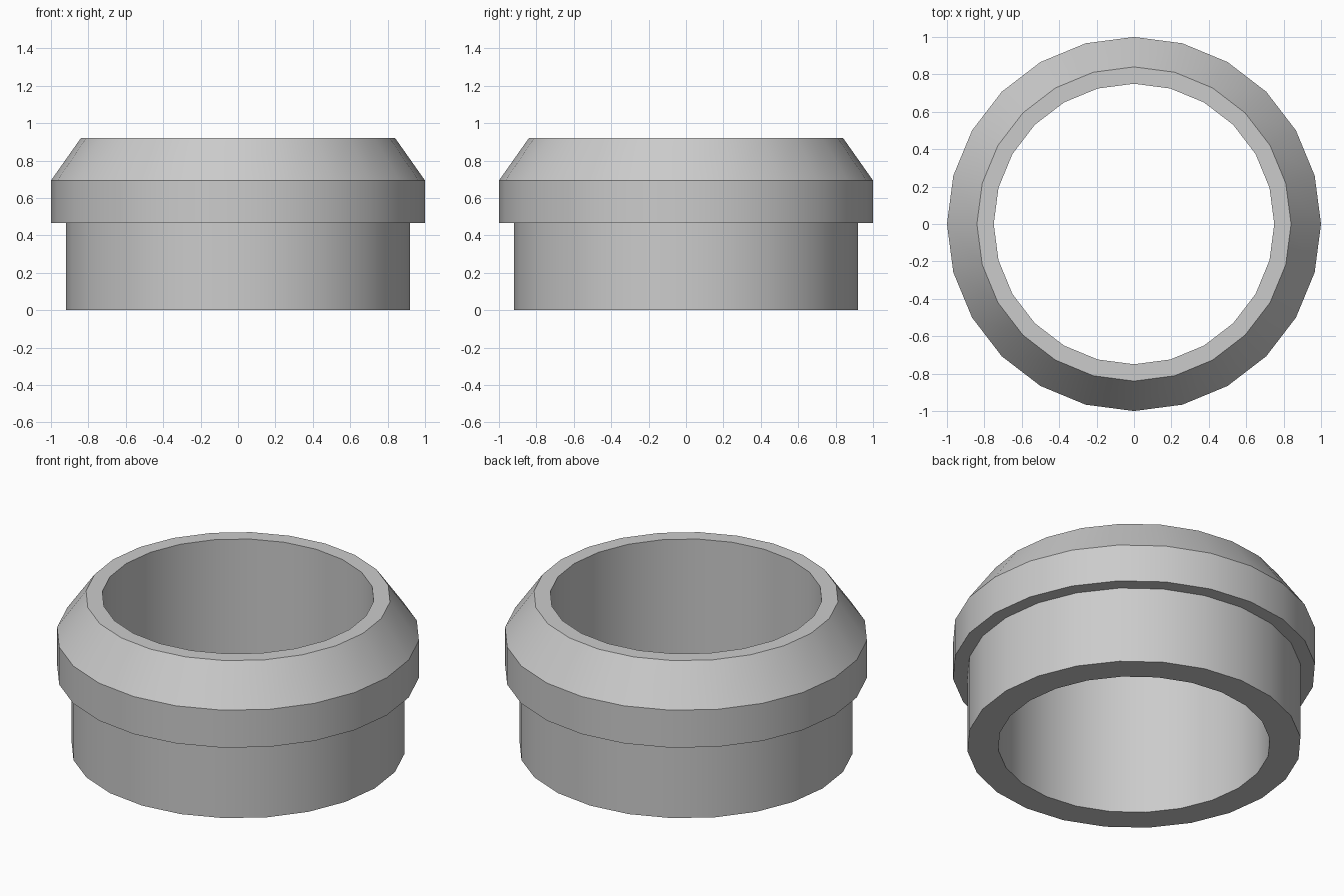
import bpy, bmesh, math

if "Cube" in bpy.data.objects:
    bpy.data.objects.remove(bpy.data.objects["Cube"])

SIDES = 24

def lathe_ring(name, profile):
    """Revolve a closed (radius, z) profile around the z axis."""
    bm = bmesh.new()
    rings = []
    for i in range(SIDES):
        a = 2 * math.pi * i / SIDES
        rings.append([bm.verts.new((r * math.cos(a), r * math.sin(a), z)) for r, z in profile])
    n = len(profile)
    for i in range(SIDES):
        p, q = rings[i], rings[(i + 1) % SIDES]
        for j in range(n):
            k = (j + 1) % n
            bm.faces.new((p[j], q[j], q[k], p[k]))
    bmesh.ops.recalc_face_normals(bm, faces=bm.faces)
    mesh = bpy.data.meshes.new(name)
    bm.to_mesh(mesh)
    bm.free()
    obj = bpy.data.objects.new(name, mesh)
    bpy.context.collection.objects.link(obj)
    bpy.ops.object.select_all(action='DESELECT')
    obj.select_set(True)
    bpy.context.view_layer.objects.active = obj
    bpy.ops.object.shade_smooth_by_angle(angle=math.radians(30))
    return obj

# Hollow collar: narrow sleeve, overhanging band, chamfered rim, straight bore
lathe_ring("collar_ring", [
    (0.75, 0.0), (0.92, 0.0), (0.92, 0.465), (1.0, 0.465),
    (1.0, 0.693), (0.84, 0.92), (0.75, 0.92),
])
